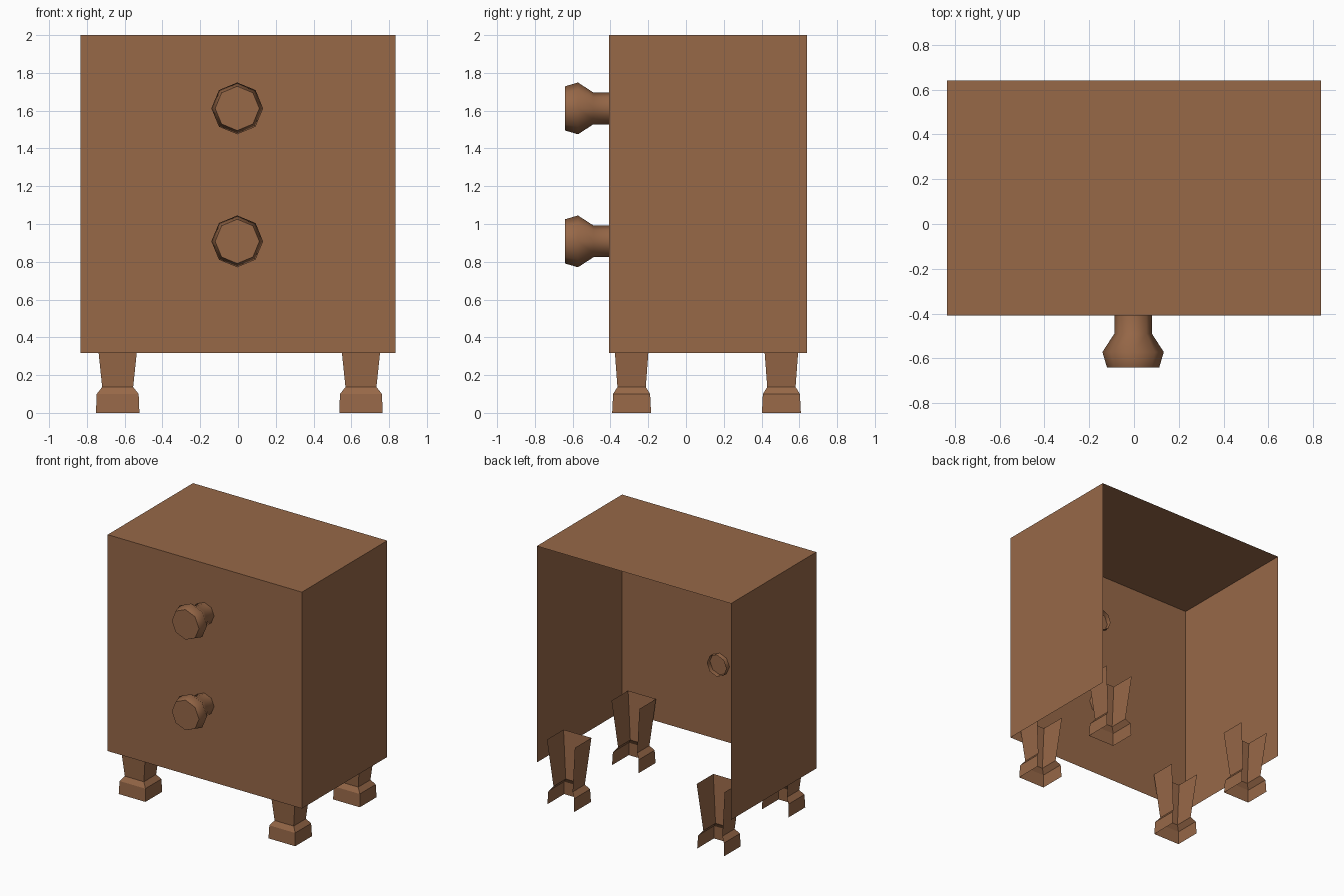
import bpy, bmesh, math

if "Cube" in bpy.data.objects:
    bpy.data.objects.remove(bpy.data.objects["Cube"])

wood = bpy.data.materials.new("brown_wood")
wood.diffuse_color = (0.31, 0.138, 0.064, 1)
wood.use_nodes = True
wood.node_tree.nodes["Principled BSDF"].inputs["Base Color"].default_value = wood.diffuse_color


def finish(name, bm, smooth=None):
    me = bpy.data.meshes.new(name)
    bm.to_mesh(me)
    bm.free()
    me.materials.append(wood)
    ob = bpy.data.objects.new(name, me)
    bpy.context.collection.objects.link(ob)
    if smooth:
        bpy.ops.object.select_all(action='DESELECT')
        ob.select_set(True)
        bpy.context.view_layer.objects.active = ob
        bpy.ops.object.shade_smooth_by_angle(angle=math.radians(smooth))
    return ob


def open_shell(name, cx, cy, levels, top=False):
    """Three-sided shell, open at the back; levels are (z, half x, half y)."""
    bm = bmesh.new()
    rings = [[bm.verts.new((cx + sx * hx, cy + sy * hy, z))
              for sx, sy in ((-1, 1), (-1, -1), (1, -1), (1, 1))]
             for z, hx, hy in levels]
    for a, b in zip(rings, rings[1:]):
        for i in range(3):
            bm.faces.new((a[i], a[i + 1], b[i + 1], b[i]))
    if top:
        bm.faces.new(rings[-1])
    return finish(name, bm)


# cabinet: front, sides and top, with open back and underside
open_shell("cabinet_body", 0, 0.116,
           [(0.318, 0.835, 0.524), (2.0, 0.835, 0.524)], top=True)

# tapered legs with flared feet, open at the back
leg = [(0, 0.115, 0.103), (0.1, 0.111, 0.098),
       (0.137, 0.082, 0.075), (0.5, 0.12, 0.102)]
for row, y in (("front", -0.288), ("back", 0.505)):
    for side, x in (("left", -0.637), ("right", 0.651)):
        open_shell(f"{row}_{side}_leg", x, y, leg)

# eight-sided knobs: lathe profile (y, radius), stem poking through the front
profile = [(-0.64, 0.117), (-0.572, 0.137), (-0.49, 0.084), (-0.37, 0.084)]
for name, z in (("upper_knob", 1.612), ("lower_knob", 0.908)):
    bm = bmesh.new()
    rings = [[bm.verts.new((-0.004 + r * math.cos(k * math.pi / 4), y,
                            z + r * math.sin(k * math.pi / 4)))
              for k in range(8)] for y, r in profile]
    bm.faces.new(rings[0])
    for a, b in zip(rings, rings[1:]):
        for k in range(8):
            n = (k + 1) % 8
            bm.faces.new((a[n], a[k], b[k], b[n]))
    finish(name, bm, smooth=50)
